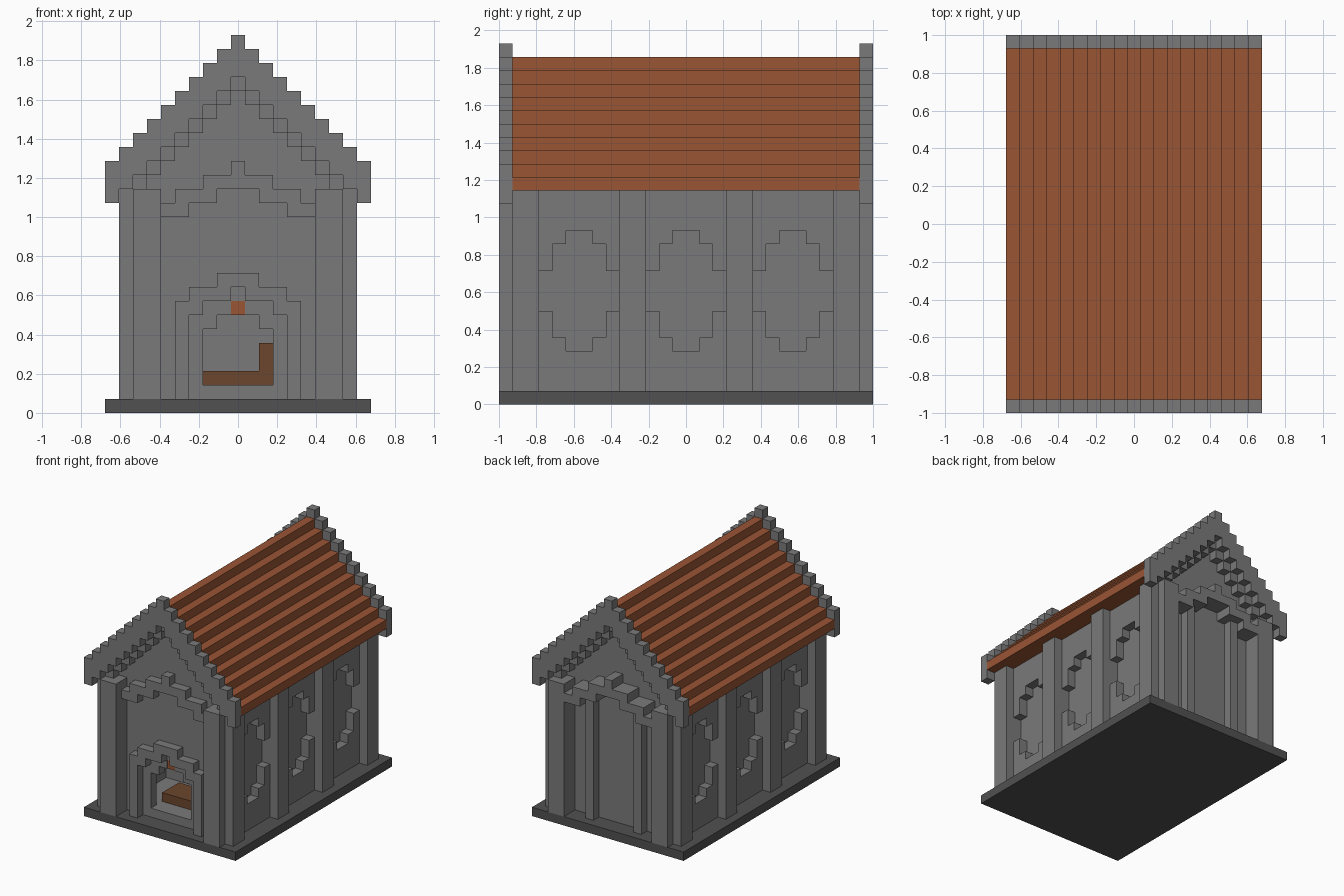
import bpy, bmesh
from mathutils import Matrix, Vector

if "Cube" in bpy.data.objects:
    bpy.data.objects.remove(bpy.data.objects["Cube"])

U = 1 / 14  # size of one block


def material(name, rgb):
    m = bpy.data.materials.new(name)
    m.use_nodes = True
    m.diffuse_color = (*rgb, 1)
    m.node_tree.nodes["Principled BSDF"].inputs["Base Color"].default_value = (*rgb, 1)
    return m


GREY = material("stone grey", (0.195, 0.195, 0.195))
DARK = material("dark stone", (0.082, 0.082, 0.082))
TILE = material("roof terracotta", (0.32, 0.09, 0.034))
WOOD = material("brown wood", (0.15, 0.061, 0.026))


def build(name, boxes, mat):
    """Joins boxes (x0, x1, y0, y1, z0, z1), given in blocks, into one object."""
    bm = bmesh.new()
    for x0, x1, y0, y1, z0, z1 in boxes:
        size = Vector((x1 - x0, y1 - y0, z1 - z0)) * U
        mid = Vector((x0 + x1, y0 + y1, z0 + z1)) * U / 2
        bmesh.ops.create_cube(bm, size=1, matrix=Matrix.Translation(mid) @ Matrix.Diagonal((*size, 1)))
    me = bpy.data.meshes.new(name)
    bm.to_mesh(me)
    bm.free()
    me.materials.append(mat)
    ob = bpy.data.objects.new(name, me)
    bpy.context.collection.objects.link(ob)


def both(boxes):
    """Adds the copies mirrored in x."""
    return boxes + [(-b[1], -b[0], *b[2:]) for b in boxes]


def arch(spans, y0, y1):
    """Symmetric stepped arch: one (bottom, top) pair per column from the middle out."""
    out = [(-0.5, 0.5, y0, y1, *spans[0])]
    for i, (a, b) in enumerate(spans[1:]):
        out += both([(i + 0.5, i + 1.5, y0, y1, a, b)])
    return out


# Plinth
build("plinth", [(-9.5, 9.5, -14, 14, 0, 1)], DARK)

# Stepped roof between the gables
build("roof", arch([(24 - i, 26 - i) for i in range(9)] + [(16, 17)], -13, 13), TILE)

# Stepped gable copings
coping = [(24 - i, 27 - i) for i in range(10)]
build("front_gable", arch(coping, -14, -13), GREY)
build("back_gable", arch(coping, 13, 14), GREY)

# End walls, the front one with a stepped doorway
tops = [24 - i for i in range(8)]
door = [8, 7, 6]
build("back_wall", arch([(1, t) for t in tops], 11, 12), GREY)
build("front_wall", arch([(door[i] if i < 3 else 1, t) for i, t in enumerate(tops)], -12, -11), GREY)

# Eave fillers above the end walls
for name, y in (("front_filler", -13), ("back_filler", 12)):
    build(name, arch([(t - 1, t) for t in tops], y, y + 1), GREY)

# Corner and side pillars
build("end_pillars", both([(5.5, 7.5, y, y + 2, 1, 16) for y in (-14, 12)]), GREY)
build("side_pillars", both([(7.5, 8.5, y, y + 2, 1, 16) for y in (-13, -5, 3, 11)]), GREY)

# Side walls with three stepped window recesses each
build("side_backing", both([(5.5, 6.5, -11, 11, 1, 17)]), GREY)
wall = [(6.5, 7.5, y, y + 2, 1, 16) for y in (-5, 3)]
rows = [(1, 4, 0), (4, 5, 1), (5, 7, 2), (10, 12, 2), (12, 13, 1), (13, 16, 0)]
for c in (-8, 0, 8):
    for z0, z1, half in rows:
        wall += [(6.5, 7.5, c - 3, c - half, z0, z1), (6.5, 7.5, c + half, c + 3, z0, z1)]
build("side_walls", both(wall), GREY)

# Stepped mouldings on both ends
band = [(16, 18), (16, 17), (15, 17), (15, 16), (14, 16), (14, 15)]
build("front_moulding", arch(band, -13, -12), GREY)
build("back_moulding", arch(band, 12, 14), GREY)
build("back_columns", both([(2.5, 3.5, 12, 13, 1, 15)]), GREY)

# Door surround
build("door_surround", arch([(9, 10), (8, 10), (8, 9), (7, 9), (1, 8)], -13, -12), GREY)

# Room behind the door
build("room_floor", [(-5.5, 5.5, -12, 11, 1, 2)], GREY)
build("room_back", [(-5.5, 5.5, -5, -4, 2, 16)], GREY)
build("bench", [(-2.5, 2.5, -10, -7, 2, 3), (1.5, 2.5, -10, -7, 3, 5)], WOOD)
build("lantern", [(-0.5, 0.5, -11.9, -11, 7, 8)], TILE)
